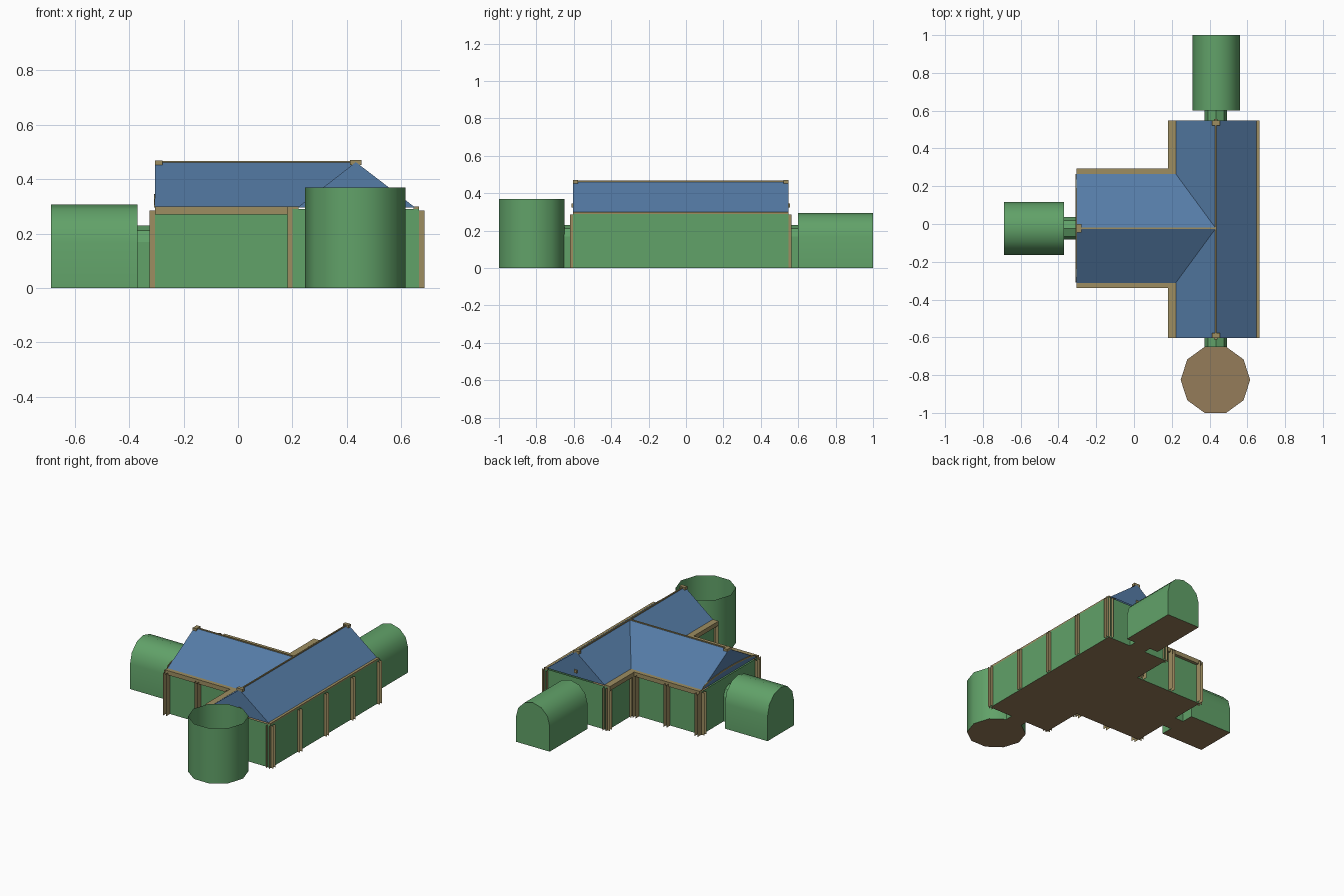
import bpy, math

if "Cube" in bpy.data.objects:
    bpy.data.objects.remove(bpy.data.objects["Cube"])

def mat(name, c):
    m = bpy.data.materials.new(name)
    m.diffuse_color = (*c, 1)
    m.use_nodes = True
    m.node_tree.nodes["Principled BSDF"].inputs["Base Color"].default_value = m.diffuse_color
    return m

GREEN = mat("wall_green", (0.12, 0.36, 0.14))
BLUE = mat("roof_blue", (0.09, 0.2, 0.38))
BROWN = mat("floor_brown", (0.3, 0.2, 0.1))
TRIM = mat("trim_tan", (0.34, 0.27, 0.12))

def mesh(name, verts, faces, mats, ids=None, smooth=False):
    me = bpy.data.meshes.new(name)
    me.from_pydata(verts, [], faces)
    for m in mats:
        me.materials.append(m)
    if ids:
        for p, i in zip(me.polygons, ids):
            p.material_index = i
    ob = bpy.data.objects.new(name, me)
    bpy.context.collection.objects.link(ob)
    if smooth:
        bpy.context.view_layer.objects.active = ob
        ob.select_set(True)
        bpy.ops.object.shade_smooth_by_angle(angle=math.radians(40))
        ob.select_set(False)
    return ob

def box(name, x0, x1, y0, y1, z0, z1, m=TRIM):
    v = [(x, y, z) for z in (z0, z1) for x, y in ((x0, y0), (x1, y0), (x1, y1), (x0, y1))]
    f = [(3, 2, 1, 0), (4, 5, 6, 7)] + [(i, (i + 1) % 4, (i + 1) % 4 + 4, i + 4) for i in range(4)]
    return mesh(name, v, f, [m])

def open_shell(name, outline, h, smooth=False):
    """Upright walls around an outline with a floor and no top."""
    n = len(outline)
    v = [(x, y, z) for z in (0, h) for x, y in outline]
    f = [(i, (i + 1) % n, (i + 1) % n + n, i + n) for i in range(n)] + [tuple(reversed(range(n)))]
    return mesh(name, v, f, [GREEN, BROWN], [0] * n + [1], smooth)

def tunnel(name, axis, c, a, b, r, spring, seg, ends=True):
    """Round-topped passage running from a to b along an axis."""
    prof = [(c - r, 0)] + [(c - r * math.cos(math.pi * i / seg), spring + r * math.sin(math.pi * i / seg))
                           for i in range(seg + 1)] + [(c + r, 0)]
    n = len(prof)
    v = [(t, p, z) if axis == 'x' else (p, t, z) for t in (a, b) for p, z in prof]
    f = [(i, (i + 1) % n, (i + 1) % n + n, i + n) for i in range(n)]
    ids = [0] * (n - 1) + [1]
    if axis == 'x':
        f = [q[::-1] for q in f]
    if ends:
        caps = [tuple(reversed(range(n))), tuple(range(n, 2 * n))]
        f += [q[::-1] for q in caps] if axis == 'x' else caps
        ids += [0, 0]
    return mesh(name, v, f, [GREEN, BROWN], ids, smooth=seg > 4)

XW, XB, XE = -0.305, 0.2, 0.665       # west end, bar west wall, bar east wall
YS, YN = -0.603, 0.547                # bar ends
AS, AN = -0.318, 0.272                # arm side walls
XC, YC, EAVE, TOP = 0.433, -0.023, 0.297, 0.463

# T-shaped hall walls and floor
open_shell("hall_walls", [(XW, AS), (XB, AS), (XB, YS), (XE, YS), (XE, YN), (XB, YN), (XB, AN), (XW, AN)], 0.29)

# Roof with two valleys and three gable ends
R0, R1, A0, A1 = 0.22, 0.65, -0.313, 0.267
rv = [(R0, YS, EAVE), (XC, YS, TOP), (R1, YS, EAVE), (R0, YN, EAVE), (XC, YN, TOP), (R1, YN, EAVE),
      (XW, A0, EAVE), (XW, YC, TOP), (XW, A1, EAVE), (R0, A0, EAVE), (R0, A1, EAVE), (XC, YC, TOP)]
mesh("roof", rv, [(2, 5, 4, 11, 1), (0, 1, 11, 9), (10, 11, 4, 3), (6, 9, 11, 7), (8, 7, 11, 10),
                  (0, 2, 1), (5, 3, 4), (8, 6, 7)], [BLUE])

# Eaves cornices
for n, b in {"bar_east": (0.645, XE, YS, YN), "bar_southwest": (0.18, 0.222, YS, -0.312),
             "bar_northwest": (0.18, 0.222, 0.266, YN), "arm_south": (XW, 0.18, -0.34, -0.312),
             "arm_north": (XW, 0.18, 0.266, 0.293)}.items():
    box("cornice_" + n, *b, 0.285 if n == "bar_east" else 0.27, 0.299)

# Ridge beams and end caps
box("ridge_bar", XC - .004, XC + .004, YS, YN, 0.458, 0.467)
box("ridge_arm", XW, XC, YC - .004, YC + .004, 0.458, 0.467)
box("ridge_cap_west", XW, XW + .027, YC - .022, YC + .022, 0.452, 0.468)
for n, y in (("south", YS), ("north", YN - .025)):
    box("ridge_cap_" + n, XC - .021, XC + .021, y, y + .025, 0.452, 0.47)

# Curved trim on the west gable
N, av = 12, []
for i in range(N + 1):
    t = math.pi * i / N
    y, z = YC - 0.288 * math.cos(t), 0.297 + 0.04 * math.sin(t)
    av += [(XW - .004, y, z), (XW - .004, y, z + .009), (XW, y, z + .009), (XW, y, z)]
mesh("gable_arch", av, [(4 * i + k, 4 * i + (k + 1) % 4, 4 * i + 4 + (k + 1) % 4, 4 * i + 4 + k)
                        for i in range(N) for k in range(4)], [TRIM])

# Small gable bosses
for n, y0, y1 in (("south", YS - .008, YS), ("north", YN, YN + .008)):
    box("gable_boss_" + n, XC - .01, XC + .01, y0, y1, 0.325, 0.345)

# Paired thin fins standing out from the walls
fv, ff = [], []
def fin(x0, y0, x1, y1):
    k = len(fv)
    fv.extend([(x0, y0, 0), (x1, y1, 0), (x1, y1, 0.285), (x0, y0, 0.285)])
    ff.append((k, k + 1, k + 2, k + 3))

def pairs(lo, hi, count):
    """Evenly spaced pair positions between two wall corners."""
    for i in range(count):
        p = lo + .012 + (hi - lo - .024) * i / (count - 1)
        yield p - .011
        yield p + .011

for y in pairs(YS, YN, 5):
    fin(XE, y, 0.686, y)
for lo, hi in ((YS, AS - .02), (AN + .02, YN)):
    for y in pairs(lo, hi, 2):
        fin(XB, y, 0.182, y)
for x in pairs(XW, 0.18, 3):
    fin(x, AS, x, -0.358)
    fin(x, AN, x, 0.311)
for y in pairs(AS, AN, 2):
    fin(XW, y, -0.326, y)
for x in pairs(XB, XE, 2):
    fin(x, YS, x, -0.62)
    fin(x, YN, x, 0.564)
mesh("wall_fins", fv, ff, [TRIM])

# Connecting passages
tunnel("passage_west", 'x', YC, -0.37, XW, 0.06, 0.17, 4, False)
tunnel("passage_north", 'y', XC, YN, 0.6, 0.06, 0.17, 4, False)
tunnel("passage_south", 'y', XC, -0.652, YS, 0.06, 0.17, 4, False)

# Barrel-vaulted rooms
tunnel("vault_west", 'x', YC, -0.687, -0.37, 0.14, 0.168, 6)
tunnel("vault_north", 'y', 0.436, 0.6, 1.0, 0.125, 0.17, 6)

# Open ten-sided tower
open_shell("round_tower", [(XC - .002 + .184 * math.cos(math.tau * i / 10), -0.825 + .184 * math.sin(math.tau * i / 10))
                           for i in range(10)], 0.37, True)
